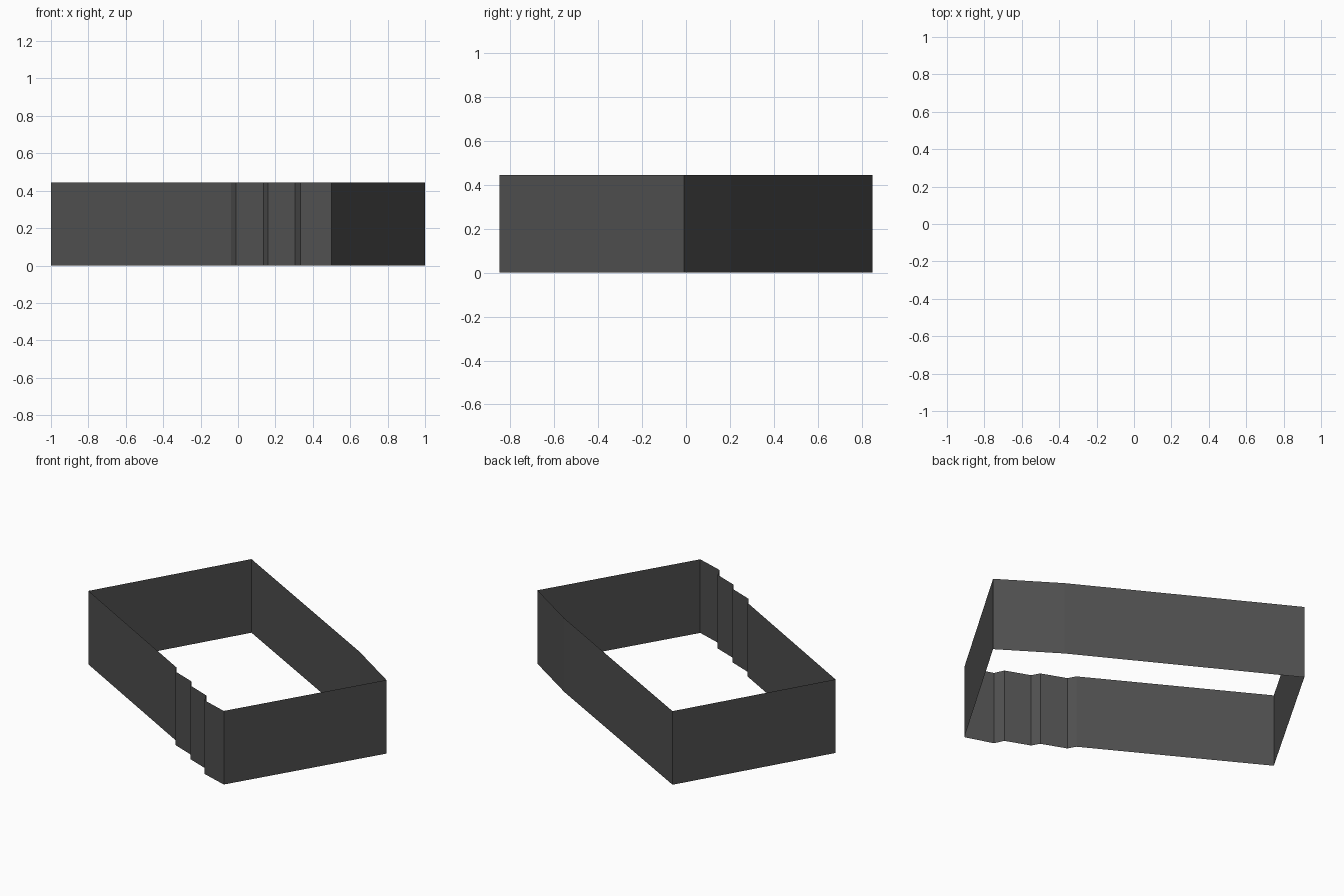
import bpy
import bmesh

if "Cube" in bpy.data.objects:
    bpy.data.objects.remove(bpy.data.objects["Cube"])

HEIGHT = 0.445

# Dark grey finish
grey = bpy.data.materials.new("dark_grey")
grey.diffuse_color = (0.08, 0.08, 0.08, 1)
grey.use_nodes = True
grey.node_tree.nodes["Principled BSDF"].inputs["Base Color"].default_value = grey.diffuse_color

# Plan of the wall, counter-clockwise: left corner, three small steps,
# front corner, right corner, slight bend, back corner
plan = [(-1.0, 0.0),
        (-0.037, -0.536), (-0.012, -0.582),
        (0.135, -0.638), (0.161, -0.685),
        (0.306, -0.74), (0.333, -0.797),
        (0.5, -0.85), (1.0, -0.01), (0.67, 0.205), (-0.505, 0.85)]


def extruded_outline(name, points, height, material):
    """Open-topped sheet wall raised from a closed outline."""
    bm = bmesh.new()
    verts = [bm.verts.new((x, y, 0)) for x, y in points]
    edges = [bm.edges.new((a, b)) for a, b in zip(verts, verts[1:] + verts[:1])]
    raised = bmesh.ops.extrude_edge_only(bm, edges=edges)["geom"]
    top = [g for g in raised if isinstance(g, bmesh.types.BMVert)]
    bmesh.ops.translate(bm, verts=top, vec=(0, 0, height))
    # All faces look outwards
    bm.normal_update()
    for f in bm.faces:
        c = f.calc_center_median()
        if f.normal.x * c.x + f.normal.y * c.y < 0:
            f.normal_flip()
    mesh = bpy.data.meshes.new(name)
    bm.to_mesh(mesh)
    bm.free()
    mesh.materials.append(material)
    obj = bpy.data.objects.new(name, mesh)
    bpy.context.collection.objects.link(obj)
    return obj


# Perimeter wall, with no thickness, floor or roof
extruded_outline("perimeter_wall", plan, HEIGHT, grey)
